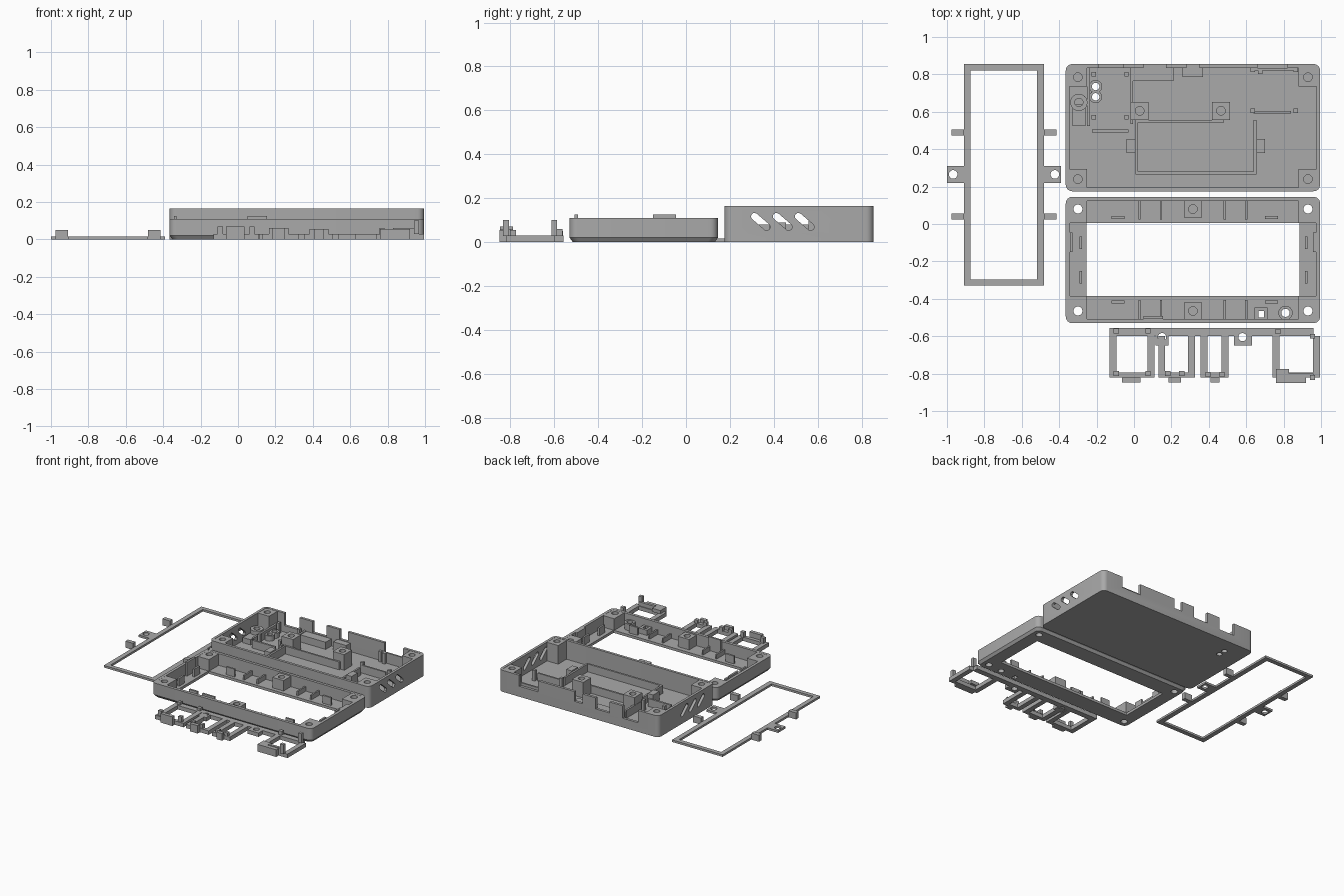
import bpy, bmesh, math
from mathutils import Vector

grey = bpy.data.materials.new("mid grey")
grey.diffuse_color = (0.4, 0.4, 0.4, 1)


def finish(name, bm):
    bmesh.ops.recalc_face_normals(bm, faces=bm.faces)
    me = bpy.data.meshes.new(name)
    bm.to_mesh(me)
    bm.free()
    me.materials.append(grey)
    ob = bpy.data.objects.new(name, me)
    bpy.context.collection.objects.link(ob)
    return ob


def rect(x0, x1, y0, y1, r=0.0):
    """Rectangle outline, optionally with rounded corners."""
    if r == 0:
        return [(x0, y0), (x1, y0), (x1, y1), (x0, y1)]
    pts = []
    for cx, cy, a in ((x1 - r, y1 - r, 0), (x0 + r, y1 - r, 90), (x0 + r, y0 + r, 180), (x1 - r, y0 + r, 270)):
        for i in range(7):
            t = math.radians(a + 15 * i)
            pts.append((cx + r * math.cos(t), cy + r * math.sin(t)))
    return pts


def circle(x, y, r, n=24):
    return [(x + r * math.cos(2 * math.pi * i / n), y + r * math.sin(2 * math.pi * i / n)) for i in range(n)]


def add_plate(bm, loops, z0, z1, chamfer=0.0):
    """Extruded outline; loops after the first are holes."""
    edges, outer = [], []
    for k, loop in enumerate(loops):
        vs = [bm.verts.new((x, y, z0)) for x, y in loop]
        outer = vs if k == 0 else outer
        edges += [bm.edges.new((vs[i], vs[i - 1])) for i in range(len(vs))]
    fill = bmesh.ops.triangle_fill(bm, use_beauty=True, edges=edges)
    faces = [g for g in fill["geom"] if isinstance(g, bmesh.types.BMFace)]
    ext = bmesh.ops.extrude_face_region(bm, geom=faces, use_keep_orig=True)
    top = [g for g in ext["geom"] if isinstance(g, bmesh.types.BMVert)]
    bmesh.ops.translate(bm, verts=top, vec=(0, 0, z1 - z0))
    if chamfer:
        xs, ys = [v.co.x for v in outer], [v.co.y for v in outer]
        cx, cy = (min(xs) + max(xs)) / 2, (min(ys) + max(ys)) / 2
        sx, sy = 1 - chamfer / (max(xs) - cx), 1 - chamfer / (max(ys) - cy)
        for v in outer:
            v.co.x, v.co.y = cx + (v.co.x - cx) * sx, cy + (v.co.y - cy) * sy


def plates(name, items):
    bm = bmesh.new()
    for item in items:
        add_plate(bm, *item)
    return finish(name, bm)


def boxes(name, items):
    return plates(name, [([rect(*b[:4])], b[4], b[5]) for b in items])


def posts(name, items, z0, z1, r=0.023):
    """Square posts, each with a screw hole: (x0, x1, y0, y1, hole x, hole y)."""
    return plates(name, [([rect(*p[:4]), circle(p[4], p[5], r)], z0, z1) for p in items])


def cut(ob, cutter):
    mod = ob.modifiers.new("cut", "BOOLEAN")
    mod.object, mod.solver = cutter, "EXACT"
    bpy.context.view_layer.objects.active = ob
    bpy.ops.object.modifier_apply(modifier=mod.name)
    bpy.data.objects.remove(cutter)


# Flat retaining frame with side tabs and screw ears
plates("retaining_frame", [([rect(-0.91, -0.48, -0.33, 0.855), rect(-0.875, -0.518, -0.297, 0.822)], 0, 0.016)])
boxes("frame_tabs", [(x, x + 0.065, y - 0.016, y + 0.016, 0, 0.05) for x in (-0.975, -0.48) for y in (0.04, 0.49)])
posts("frame_ears", [(-1.0, -0.91, 0.22, 0.31, -0.967, 0.265), (-0.48, -0.39, 0.22, 0.31, -0.423, 0.265)], 0, 0.016)

# Deep base: floor, walls, vents and port notches
X0, X1 = -0.365, 0.995
plates("base_floor", [([rect(X0, X1, 0.175, 0.855, 0.035), circle(-0.205, 0.735, 0.02), circle(-0.205, 0.68, 0.02)], 0, 0.02)])
walls = plates("base_walls", [([rect(X0, X1, 0.175, 0.855, 0.035), rect(X0 + 0.02, X1 - 0.02, 0.195, 0.835, 0.015)], 0.02, 0.165)])
cut(walls, boxes("notch_cutter", [(a, b, 0.82, 0.9, z, 0.3) for a, b, z in
                                  ((-0.19, -0.06, 0.07), (0.05, 0.17, 0.08), (0.28, 0.35, 0.09), (0.66, 0.82, 0.08))]))
bm = bmesh.new()
for y in (0.34, 0.44, 0.54):
    # slanted slot with rounded ends, in the side plane
    d, n = Vector((0.028, -0.024)), Vector((0.65, 0.76))
    loop = []
    for sign in (1, -1):
        a0 = math.atan2(-n.y * sign, -n.x * sign)
        for i in range(7):
            a = a0 + math.pi * i / 6
            loop.append((y + d.x * sign + 0.016 * math.cos(a), 0.093 + d.y * sign + 0.016 * math.sin(a)))
    ends = [[bm.verts.new((x, p, q)) for p, q in loop] for x in (-0.6, 1.2)]
    for e in ends:
        bm.faces.new(e)
    for i in range(len(loop)):
        bm.faces.new((ends[0][i - 1], ends[0][i], ends[1][i], ends[1][i - 1]))
cut(walls, finish("vent_cutter", bm))

posts("base_corner_posts", [(xa, xb, ya, yb, hx, hy) for xa, xb, hx in ((-0.35, -0.25, -0.3), (0.88, 0.98, 0.93))
                            for ya, yb, hy in ((0.19, 0.295, 0.24), (0.735, 0.84, 0.785))], 0.02, 0.163)
posts("base_centre_posts", [(x - 0.048, x + 0.048, 0.557, 0.653, x, 0.605) for x in (0.03, 0.465)], 0.02, 0.14)

# Battery tray and its buttresses
boxes("battery_tray", [(0.008, 0.022, 0.265, 0.557, 0.02, 0.08), (0.64, 0.654, 0.265, 0.557, 0.02, 0.08),
                       (0.022, 0.64, 0.265, 0.28, 0.02, 0.08), (0.022, 0.48, 0.543, 0.557, 0.02, 0.08),
                       (-0.04, 0.008, 0.38, 0.455, 0.02, 0.09), (0.654, 0.7, 0.38, 0.455, 0.02, 0.09)])

# Circuit board rails and clips
boxes("board_rails", [(-0.25, -0.235, 0.525, 0.835, 0.02, 0.08), (-0.02, -0.005, 0.535, 0.835, 0.02, 0.08),
                      (-0.225, -0.03, 0.49, 0.505, 0.02, 0.08), (0.64, 0.84, 0.59, 0.603, 0.02, 0.08),
                      (0.64, 0.86, 0.822, 0.835, 0.02, 0.1)])
boxes("board_clips", [(x - 0.011, x + 0.011, y - 0.012, y + 0.012, 0.02, 0.1) for x, y in
                      ((-0.215, 0.8), (-0.04, 0.8), (-0.215, 0.57), (-0.04, 0.57),
                       (0.635, 0.605), (0.865, 0.605), (0.635, 0.825), (0.675, 0.815), (0.865, 0.825))])

# Port supports against the back wall
boxes("port_supports", [(-0.01, 0.21, 0.765, 0.835, 0.02, 0.075), (0.26, 0.37, 0.785, 0.835, 0.02, 0.085)])

# Cable clamp and small button guides
plates("cable_clamp", [([rect(-0.328, -0.26, 0.525, 0.64)], 0.02, 0.06),
                       ([circle(-0.295, 0.65, 0.046), circle(-0.295, 0.65, 0.022)], 0.02, 0.09)])
plates("button_guides", [([circle(-0.205, y, 0.035 if y > 0.7 else 0.034), circle(-0.205, y, 0.02)], 0.02, 0.06)
                         for y in (0.735, 0.68)])

# Front bezel: chamfered floor with window, walls
corner_holes = [(x, y) for x in (-0.3, 0.93) for y in (0.08, -0.465)]
window = rect(-0.255, 0.885, -0.385, 0.005)
plates("bezel_floor", [([rect(X0, X1, -0.53, 0.145, 0.035), window] + [circle(x, y, 0.024) for x, y in corner_holes]
                        + [rect(0.665, 0.695, -0.5, -0.465), circle(0.81, -0.475, 0.022)], 0, 0.02, 0.014)])
plates("bezel_walls", [([rect(X0, X1, -0.53, 0.145, 0.035), rect(X0 + 0.022, X1 - 0.022, -0.507, 0.123, 0.015)], 0.02, 0.11)])
posts("bezel_corner_posts", [(xa, xb, ya, yb, hx, hy) for xa, xb, hx in ((-0.35, -0.25, -0.3), (0.88, 0.98, 0.93))
                             for ya, yb, hy in ((0.005, 0.13, 0.08), (-0.51, -0.385, -0.465))], 0.02, 0.109, 0.024)
posts("bezel_centre_posts", [(0.267, 0.363, y - 0.045, y + 0.045, 0.315, y) for y in (0.08, -0.465)], 0.02, 0.1)

# Bezel ribs, snap tongues and screen clips
ribs = [(x - 0.006, x + 0.006, y, y + 0.1, 0.02, 0.055) for x in (0.03, 0.145, 0.485, 0.6) for y in (0.025, -0.507)]
boxes("bezel_ribs", ribs)
boxes("snap_tongues", [(-0.343, -0.328, -0.15, -0.045, 0.02, 0.125), (0.05, 0.155, -0.507, -0.493, 0.02, 0.125),
                       (0.958, 0.973, -0.15, -0.045, 0.02, 0.11)])
clips = [(x - 0.035, x + 0.035, y - 0.007, y + 0.007, 0.02, 0.08) for x in (-0.085, 0.735) for y in (0.035, -0.417)]
clips += [(x - 0.007, x + 0.007, y - 0.033, y + 0.033, 0.02, 0.08) for x in (-0.285, 0.92) for y in (-0.1, -0.285)]
boxes("screen_clips", clips)
plates("bezel_button_guides", [([rect(0.645, 0.715, -0.507, -0.447), rect(0.665, 0.695, -0.5, -0.465)], 0.02, 0.06),
                               ([circle(0.81, -0.475, 0.038), circle(0.81, -0.475, 0.022)], 0.02, 0.07)])

# Button strip: spine with screw bosses, four sprung frames, feet and pegs
boxes("strip_spine", [(-0.13, 0.115, -0.6, -0.557, 0, 0.03), (0.185, 0.545, -0.6, -0.557, 0, 0.03),
                      (0.615, 0.96, -0.6, -0.557, 0, 0.03)])
plates("strip_bosses", [([rect(xa, xb, -0.65, -0.557), circle(x, -0.605, 0.022)], 0, 0.03)
                        for xa, xb, x in ((0.115, 0.185, 0.15), (0.535, 0.63, 0.58))])
frames = []
for a, b in ((-0.13, 0.11), (0.13, 0.325), (0.355, 0.505), (0.74, 0.995)):
    frames += [(a, a + 0.037, -0.82, -0.598, 0, 0.03), (b - 0.037, b, -0.82, -0.598, 0, 0.03),
               (a + 0.037, b - 0.037, -0.82, -0.793, 0, 0.03)]
boxes("button_frames", frames)
boxes("button_feet", [(-0.065, 0.035, -0.847, -0.82, 0, 0.07), (0.185, 0.25, -0.847, -0.82, 0, 0.06),
                      (0.41, 0.457, -0.847, -0.82, 0, 0.055), (0.76, 0.83, -0.85, -0.775, 0.028, 0.055),
                      (0.76, 0.92, -0.85, -0.815, 0, 0.055), (0.83, 0.96, -0.82, -0.8, 0.028, 0.06)])
pegs = [(-0.095, -0.573, 0.05), (0.075, -0.573, 0.05), (-0.095, -0.8, 0.07), (0.075, -0.8, 0.07),
        (0.18, -0.8, 0.06), (0.255, -0.8, 0.06), (0.395, -0.805, 0.055), (0.47, -0.805, 0.055),
        (0.77, -0.575, 0.06), (0.955, -0.6, 0.1), (0.955, -0.82, 0.1)]
boxes("button_pegs", [(x - 0.014, x + 0.014, y - 0.013, y + 0.013, 0.028, z) for x, y, z in pegs])

# Smooth round corners and holes, keep hard edges
bpy.ops.object.select_all(action="SELECT")
bpy.context.view_layer.objects.active = bpy.data.objects["base_floor"]
bpy.ops.object.shade_smooth_by_angle(angle=math.radians(30))
